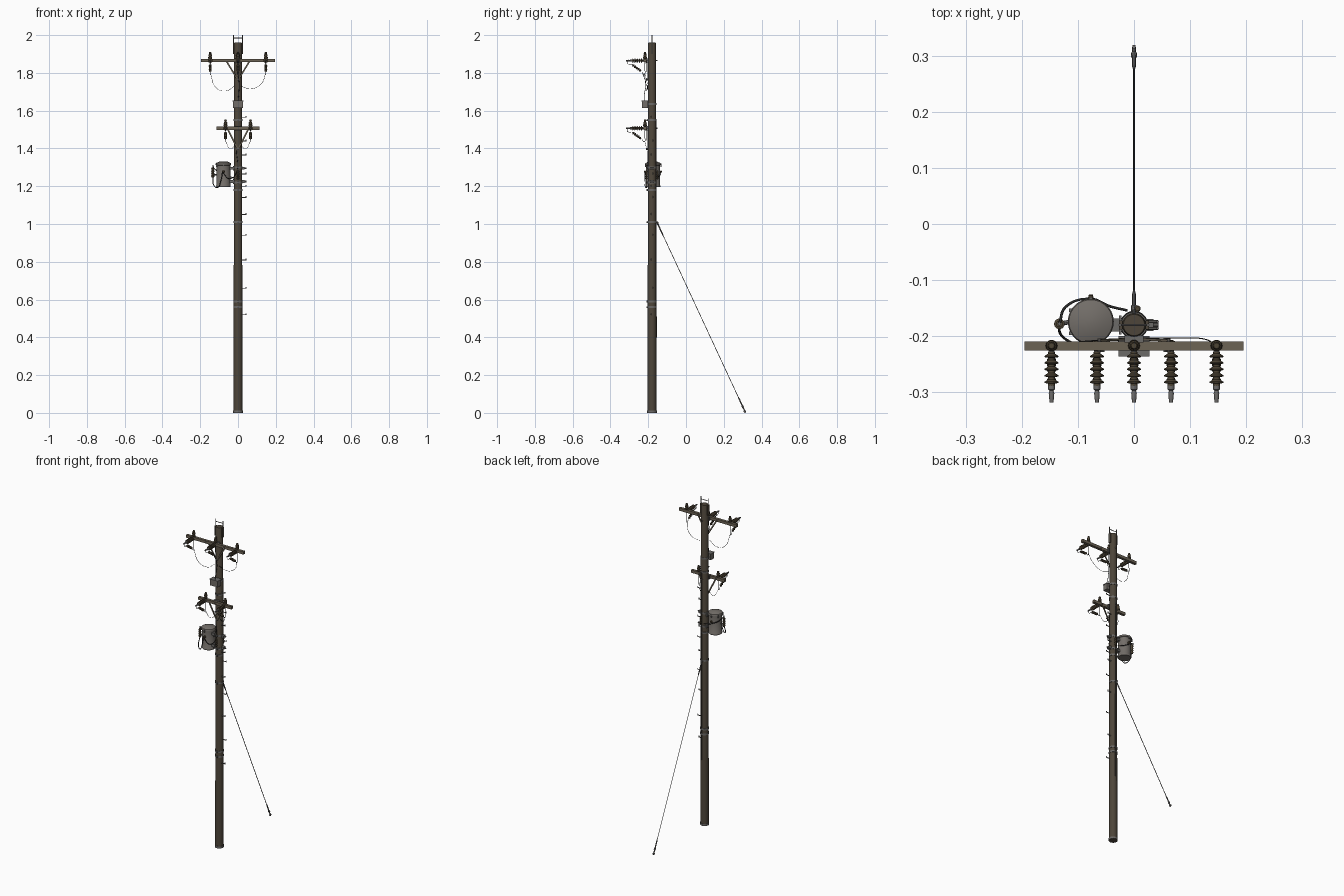
import bpy, bmesh, math
from mathutils import Vector

if "Cube" in bpy.data.objects:
    bpy.data.objects.remove(bpy.data.objects["Cube"])

def mat(name, c):
    m = bpy.data.materials.new(name)
    m.diffuse_color = (*c, 1)
    m.use_nodes = True
    m.node_tree.nodes["Principled BSDF"].inputs["Base Color"].default_value = m.diffuse_color
    return m

WOOD = mat("dark weathered wood", (0.075, 0.06, 0.042))
ARM = mat("grey brown timber", (0.15, 0.125, 0.09))
TANK = mat("tank grey", (0.17, 0.155, 0.14))
STEEL = mat("galvanised steel", (0.15, 0.145, 0.14))
GLAZE = mat("brown glaze", (0.075, 0.058, 0.035))
WIRE = mat("black wire", (0.025, 0.025, 0.025))
PY = -0.18                                   # pole centre in y

def finish(name, bm, m, smooth=True):
    bmesh.ops.recalc_face_normals(bm, faces=bm.faces)
    me = bpy.data.meshes.new(name)
    bm.to_mesh(me)
    bm.free()
    ob = bpy.data.objects.new(name, me)
    bpy.context.collection.objects.link(ob)
    me.materials.append(m)
    if smooth:
        bpy.ops.object.select_all(action='DESELECT')
        bpy.context.view_layer.objects.active = ob
        ob.select_set(True)
        bpy.ops.object.shade_smooth_by_angle(angle=math.radians(40))
    return ob

def lathe(name, base, axis, prof, m, n=16):
    """Revolve (distance, radius) points around an axis."""
    base, q = Vector(base), Vector(axis).to_track_quat('Z', 'Y')
    bm = bmesh.new()
    rings = [[bm.verts.new(base + q @ Vector((r * math.cos(2*math.pi*i/n), r * math.sin(2*math.pi*i/n), t)))
              for i in range(n)] for t, r in prof]
    for a, b in zip(rings, rings[1:]):
        for i in range(n):
            bm.faces.new((a[i], a[(i+1) % n], b[(i+1) % n], b[i]))
    bm.faces.new(rings[0][::-1])
    bm.faces.new(rings[-1])
    return finish(name, bm, m)

def rod(name, a, b, r, m, n=8):
    d = Vector(b) - Vector(a)
    return lathe(name, a, d, [(0, r), (d.length, r)], m, n)

def box(name, c, s, m):
    bm = bmesh.new()
    bmesh.ops.create_cube(bm, size=1)
    for v in bm.verts:
        v.co = Vector(c) + Vector(v.co[i] * s[i] for i in range(3))
    return finish(name, bm, m, False)

def bar(name, a, b, w, t, m):
    """Flat strap from a to b, lying in a plane of constant y."""
    a, b = Vector(a), Vector(b)
    side = (b - a).cross(Vector((0, 1, 0))).normalized() * w / 2
    dep = Vector((0, t / 2, 0))
    bm = bmesh.new()
    v = [bm.verts.new(p + side * s + dep * d) for p in (a, b) for s, d in ((-1, -1), (1, -1), (1, 1), (-1, 1))]
    for f in ((0, 1, 2, 3), (4, 5, 6, 7), (0, 1, 5, 4), (1, 2, 6, 5), (2, 3, 7, 6), (3, 0, 4, 7)):
        bm.faces.new([v[i] for i in f])
    return finish(name, bm, m, False)

def cable(name, pts, r=0.0018, m=WIRE):
    cu = bpy.data.curves.new(name, 'CURVE')
    cu.dimensions, cu.bevel_depth, cu.bevel_resolution, cu.resolution_u = '3D', r, 1, 8
    sp = cu.splines.new('BEZIER')
    sp.bezier_points.add(len(pts) - 1)
    for bp, p in zip(sp.bezier_points, pts):
        bp.co = p
        bp.handle_left_type = bp.handle_right_type = 'AUTO'
    tmp = bpy.data.objects.new(name, cu)
    bpy.context.collection.objects.link(tmp)
    bpy.context.view_layer.update()
    me = bpy.data.meshes.new_from_object(tmp.evaluated_get(bpy.context.evaluated_depsgraph_get()))
    bpy.data.objects.remove(tmp)
    me.name = name
    me.materials.clear()
    me.materials.append(m)
    ob = bpy.data.objects.new(name, me)
    bpy.context.collection.objects.link(ob)

def sheds(n, start, pitch, r, core):
    p = [(start - 0.003, core)]
    for i in range(n):
        t = start + i * pitch
        p += [(t, core), (t + pitch*0.35, r), (t + pitch*0.55, r), (t + pitch*0.65, core)]
    return p + [(start + n * pitch, core)]

# Pole, butt ring and top cap
def pole_r(z):
    return 0.0235 - 0.0025 * z / 1.96
lathe("pole", (0, PY, 0), (0, 0, 1), [(0, 0.0235), (1.955, 0.021), (1.96, 0.019)], WOOD, 20)
lathe("butt_ring", (0, PY, 0), (0, 0, 1), [(0, 0.0255), (0.012, 0.0255)], STEEL, 20)

# Steel bands
for z in (0.56, 0.59, 1.01, 1.18, 1.22, 1.30, 1.55, 1.635):
    r = pole_r(z) + 0.002
    lathe("pole_band", (0, PY, z - 0.005), (0, 0, 1), [(0, r), (0.01, r)], STEEL, 20)
    box("band_clamp", (0, PY - r - 0.002, z), (0.012, 0.007, 0.009), STEEL)

# Pole top bracket with two rods
for s in (-1, 1):
    box("top_bracket", (s * 0.0235, PY, 1.93), (0.006, 0.016, 0.06), WOOD)
    rod("top_rod", (s * 0.025, PY, 1.90), (s * 0.025, PY, 2.0), 0.0025, STEEL)
rod("top_crossbar", (-0.025, PY, 1.985), (0.025, PY, 1.985), 0.002, STEEL)

def insulator_set(x, z):
    """Pin insulator above, strain insulator forward, arrester and jumper below."""
    rod("insulator_pin", (x, -0.217, z - 0.014), (x, -0.217, z + 0.016), 0.003, STEEL)
    lathe("pin_insulator", (x, -0.217, z + 0.008), (0, 0, 1),
          [(0, 0.006), (0.004, 0.0105), (0.010, 0.0105), (0.013, 0.007), (0.018, 0.0095), (0.024, 0.009),
           (0.027, 0.005), (0.031, 0.007), (0.037, 0.005)], GLAZE, 14)
    rod("strain_shackle", (x, -0.222, z), (x, -0.236, z), 0.005, STEEL, 10)
    lathe("strain_insulator", (x, -0.222, z), (0, -1, 0), sheds(5, 0.009, 0.0115, 0.0122, 0.006), GLAZE, 14)
    lathe("strain_clamp", (x, -0.287, z), (0, -1, 0),
          [(0, 0.006), (0.008, 0.006), (0.010, 0.0035), (0.015, 0.005), (0.031, 0.0035)], STEEL, 10)
    d = Vector((0, 0.058, -0.042))
    lathe("arrester", (x, -0.287, z - 0.02), d, sheds(5, 0.006, 0.011, 0.008, 0.004), GLAZE, 10)
    cable("jumper", [(x, -0.312, z), (x, -0.308, z - 0.018), (x, -0.287, z - 0.02)], 0.0014)
    cable("jumper_tail", [(x, -0.232, z - 0.06), (x, -0.222, z - 0.072), (x, -0.219, z - 0.04),
                          (x, -0.219, z - 0.006)], 0.0014)

# Crossarms with V braces and insulators
for z, half, bx, drop, xs in ((1.865, 0.195, 0.062, 0.10, (-0.147, 0, 0.147)),
                              (1.507, 0.113, 0.056, 0.11, (-0.066, 0.066))):
    box("crossarm", (0, -0.217, z), (2 * half, 0.016, 0.017), ARM)
    box("crossarm_block", (0, -0.205, z), (0.034, 0.012, 0.024), STEEL)
    rod("through_bolt", (0, -0.229, z), (0, -0.152, z), 0.003, STEEL)
    for s in (-1, 1):
        bar("arm_brace", (s * bx, -0.2075, z - 0.002), (s * 0.002, -0.2045, z - drop), 0.008, 0.004, ARM)
        rod("brace_bolt", (s * bx, -0.228, z), (s * bx, -0.204, z), 0.003, STEEL)
    rod("brace_foot_bolt", (0, -0.211, z - drop), (0, -0.198, z - drop), 0.005, STEEL)
    for x in xs:
        insulator_set(x, z)

# Slack wires from the upper arm to the pole
cable("left_slack_wire", [(-0.147, -0.219, 1.80), (-0.115, -0.212, 1.72), (-0.06, -0.207, 1.705),
                          (-0.015, -0.205, 1.735)], 0.001)
cable("right_slack_wire", [(0.147, -0.219, 1.80), (0.125, -0.205, 1.745), (0.07, -0.203, 1.715),
                           (0.015, -0.203, 1.73)], 0.001)
cable("control_drop", [(0, -0.23, 1.80), (0.006, -0.212, 1.74), (0.004, -0.22, 1.69), (0, -0.222, 1.65)], 0.0016)
for s in (-1, 1):
    cable("lower_slack_wire", [(s * 0.066, -0.219, 1.44), (s * 0.04, -0.207, 1.40), (s * 0.012, -0.205, 1.42)], 0.001)

# Control box on the front of the pole
box("control_box", (0, -0.218, 1.632), (0.052, 0.032, 0.036), TANK)
box("control_box_lid", (0, -0.218, 1.651), (0.056, 0.036, 0.004), STEEL)

# Transformer tank with rims, lid and hangers
TX, TY = -0.077, -0.174
lathe("transformer_tank", (TX, TY, 1.195), (0, 0, 1),
      [(0, 0.036), (0.003, 0.0385), (0.008, 0.0385), (0.010, 0.037), (0.116, 0.037), (0.117, 0.041),
       (0.124, 0.041), (0.128, 0.039), (0.135, 0.022), (0.137, 0.004)], TANK, 28)
for z in (1.225, 1.295):
    box("tank_hanger", (-0.032, PY, z), (0.026, 0.024, 0.014), STEEL)
    box("hanger_plate", (-0.0245, PY, z), (0.005, 0.034, 0.024), STEEL)
for a in (-150, -90, 90, 150):
    c, s = math.cos(math.radians(a)), math.sin(math.radians(a))
    box("lid_clip", (TX + 0.041 * c, TY + 0.041 * s, 1.312), (0.006, 0.006, 0.018), STEEL)

# Side arrester on the tank
rod("arrester_bracket", (-0.112, TY, 1.262), (-0.133, -0.178, 1.262), 0.004, STEEL)
lathe("tank_arrester", (-0.133, -0.178, 1.245), (0, 0, 1), sheds(4, 0.003, 0.013, 0.0095, 0.006), GLAZE, 14)
rod("arrester_terminal", (-0.133, -0.178, 1.295), (-0.133, -0.178, 1.312), 0.003, STEEL)
# Low voltage bushings on front and back
for s in (-1, 1):
    lathe("tank_bushing", (TX, TY + s * 0.034, 1.275), (0, s, 0.25),
          [(0, 0.008), (0.005, 0.008), (0.007, 0.005), (0.014, 0.004)], GLAZE, 12)
# Cables looping around the tank
cable("front_loop_cable", [(-0.133, -0.178, 1.248), (-0.128, -0.20, 1.205), (-0.108, -0.213, 1.193),
                           (-0.092, -0.216, 1.225), (-0.082, -0.218, 1.277)], 0.0024)
cable("rear_loop_cable", [(-0.133, -0.178, 1.31), (-0.122, -0.148, 1.29), (-0.077, -0.1335, 1.265),
                          (-0.042, -0.147, 1.25), (-0.012, -0.154, 1.24)], 0.0024)
cable("riser_cable", [(-0.082, -0.218, 1.277), (-0.045, -0.214, 1.24), (-0.01, -0.207, 1.27),
                      (-0.008, -0.205, 1.39)], 0.002)

# Hardware beside and in front of the tank hangers
for z in (1.225, 1.295):
    box("side_clamp", (0.028, PY, z), (0.014, 0.022, 0.014), STEEL)
    rod("side_clamp_bolt", (0.028, PY, z), (0.044, PY, z), 0.004, STEEL)
lathe("fuse_holder", (0, -0.209, 1.235), (0, 0, 1), sheds(4, 0.003, 0.011, 0.007, 0.004), GLAZE, 10)
lathe("rear_fuse_holder", (0.006, -0.151, 1.235), (0, 0, 1), sheds(4, 0.003, 0.011, 0.006, 0.004), GLAZE, 10)

# Climbing steps with upturned ends
for i, z in enumerate((0.52, 0.66, 0.81, 0.94, 1.05, 1.14, 1.20, 1.265, 1.365, 1.44, 1.565)):
    y = PY + (0.006 if i % 2 else -0.006)
    rod("climbing_step", (0.015, y, z), (0.043, y, z), 0.0025, STEEL, 6)
    rod("step_tip", (0.042, y, z - 0.002), (0.042, y, z + 0.007), 0.0025, STEEL, 6)

# Ground wire down the back of the pole
cable("ground_wire", [(0.004, PY + pole_r(z) + 0.001, z) for z in (0.4, 0.8, 1.2, 1.55)], 0.0015)

# Guy wire with end fittings
A, B = Vector((0, -0.154, 1.01)), Vector((0, 0.312, 0.008))
d = (B - A).normalized()
L = (B - A).length
rod("guy_wire", A, B, 0.0018, WIRE, 6)
rod("guy_eye_bolt", (0, -0.165, 1.01), (0, -0.145, 1.006), 0.005, STEEL)
lathe("guy_upper_grip", A + d * 0.008, d, [(0, 0.005), (0.012, 0.0035), (0.06, 0.0035), (0.075, 0.002)], STEEL, 8)
lathe("guy_lower_grip", A + d * (L - 0.085), d,
      [(0, 0.002), (0.012, 0.0035), (0.05, 0.0035), (0.055, 0.0055), (0.065, 0.0055), (0.068, 0.003),
       (0.088, 0.004)], STEEL, 8)
lathe("guy_anchor_eye", (-0.003, 0.312, 0.007), (1, 0, 0), [(0, 0.007), (0.006, 0.007)], STEEL, 12)
